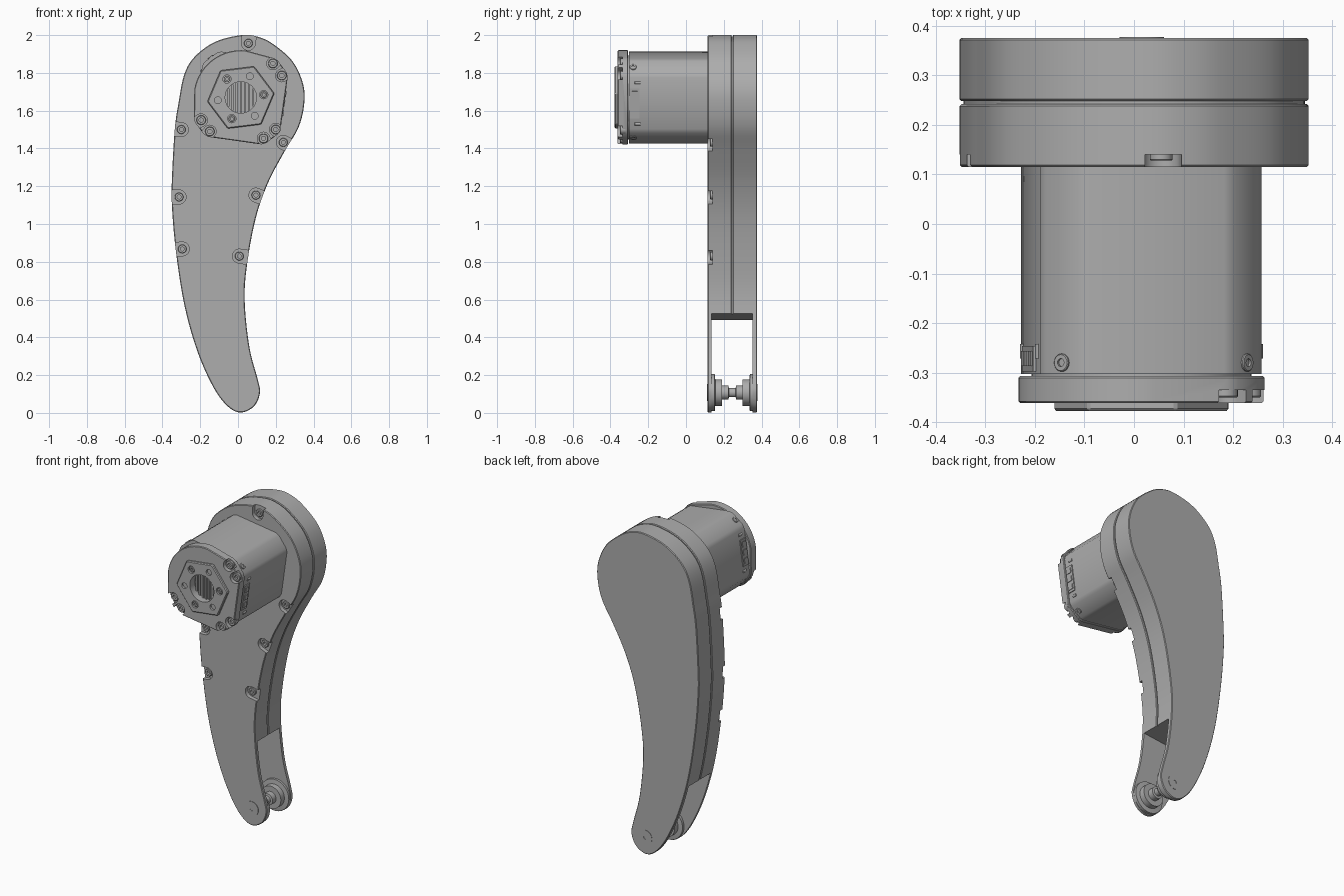
import bpy, bmesh, math
from mathutils import Vector

cube = bpy.data.objects.get("Cube")
if cube:
    bpy.data.objects.remove(cube, do_unlink=True)

grey = bpy.data.materials.new("mid_grey")
grey.use_nodes = True
grey.diffuse_color = (0.42, 0.42, 0.42, 1)
grey.node_tree.nodes["Principled BSDF"].inputs["Base Color"].default_value = (0.42, 0.42, 0.42, 1)

HUB = Vector((0.015, 0, 1.67))     # motor axis
PIVOT = Vector((0.016, 0, 0.107))  # lower pivot axis
TILT = math.radians(8)             # motor body is turned about its axis


def make(name, bm):
    bmesh.ops.recalc_face_normals(bm, faces=bm.faces)
    me = bpy.data.meshes.new(name)
    bm.to_mesh(me)
    bm.free()
    me.materials.append(grey)
    ob = bpy.data.objects.new(name, me)
    bpy.context.collection.objects.link(ob)
    return ob


def prism(name, pts, y0, y1):
    """Extrude an x/z outline along y."""
    bm = bmesh.new()
    face = bm.faces.new([bm.verts.new((x, y0, z)) for x, z in pts])
    ext = bmesh.ops.extrude_face_region(bm, geom=[face])
    for v in ext["geom"]:
        if isinstance(v, bmesh.types.BMVert):
            v.co.y = y1
    return make(name, bm)


def lathe(name, profile, centre, n=32):
    """Spin an (r, y) profile about a y-parallel axis."""
    bm = bmesh.new()
    rings = []
    for r, y in profile:
        steps = n if r else 1
        rings.append([bm.verts.new(centre + Vector((r * math.cos(math.tau * i / n), y,
                      r * math.sin(math.tau * i / n)))) for i in range(steps)])
    for a, b in zip(rings, rings[1:]):
        for i in range(n):
            j = (i + 1) % n
            quad = [a[i % len(a)], a[j % len(a)], b[j % len(b)], b[i % len(b)]]
            bm.faces.new(list(dict.fromkeys(quad)))
    return make(name, bm)


def box(name, centre, size, turn=0):
    bm = bmesh.new()
    bmesh.ops.create_cube(bm, size=1)
    bmesh.ops.scale(bm, vec=size, verts=bm.verts)
    ob = make(name, bm)
    ob.location = centre
    ob.rotation_euler.y = turn
    return ob


def circle(c, r, n=32):
    return [(c.x + r * math.cos(math.tau * i / n), c.z + r * math.sin(math.tau * i / n)) for i in range(n)]


def screw(name, centre, r):
    """Screw head facing -y with a sunken socket."""
    return lathe(name, [(0, 0.012), (r * .45, 0.012), (r * .45, 0), (r * .9, 0),
                        (r, r * .1), (r, 0.03), (0, 0.03)], centre, 20)


def pocket(c, out, r, reach, y0, y1):
    """U-shaped cutter, round end at c, open towards out."""
    a = math.atan2(out[1], out[0])
    arc = [a + math.pi / 2 + math.pi * i / 12 for i in range(13)]
    pts = [(c[0] + r * math.cos(t), c[1] + r * math.sin(t)) for t in arc]
    pts += [(p[0] + reach * math.cos(a), p[1] + reach * math.sin(a)) for p in (pts[-1], pts[0])]
    return prism("cutter", pts, y0, y1)


def apply(ob, kind, **settings):
    mod = ob.modifiers.new(kind, kind)
    for key, value in settings.items():
        setattr(mod, key, value)
    bpy.context.view_layer.objects.active = ob
    bpy.ops.object.modifier_apply(modifier=mod.name)


def cut(targets, cutters):
    for ob in targets:
        for c in cutters:
            apply(ob, "BOOLEAN", object=c, operation="DIFFERENCE", solver="EXACT")
    for c in cutters:
        bpy.data.objects.remove(c, do_unlink=True)


def spline(pts, steps=5):
    """Closed Catmull-Rom curve through the points."""
    out = []
    for i in range(len(pts)):
        a, b, c, d = (Vector(pts[(i + k) % len(pts)]) for k in (-1, 0, 1, 2))
        for s in range(steps):
            t = s / steps
            out.append(0.5 * (2 * b + (c - a) * t + (2 * a - 5 * b + 4 * c - d) * t * t
                              + (3 * b - a - 3 * c + d) * t ** 3))
    return out


def inset(pts, d):
    out = []
    for i, p in enumerate(pts):
        t = (pts[(i + 1) % len(pts)] - pts[i - 1]).normalized()
        out.append(p + Vector((-t.y, t.x)) * d)
    return out


# Leg shell: two halves around a slightly smaller core that shows as a seam
outline = spline([(.02, 2), (-.12, 1.965), (-.23, 1.885), (-.285, 1.79), (-.315, 1.64), (-.335, 1.5),
                  (-.35, 1.235), (-.35, 1.1), (-.33, .865), (-.285, .575), (-.215, .325), (-.13, .135),
                  (-.055, .035), (.015, .002), (.085, .035), (.116, .105), (.105, .175), (.06, .35),
                  (.035, .6), (.05, .8), (.095, 1.035), (.16, 1.22), (.25, 1.39), (.32, 1.51),
                  (.35, 1.63), (.345, 1.74), (.29, 1.86), (.19, 1.95), (.11, 1.99)])
front_shell = prism("front_shell", outline, .115, .242)
back_shell = prism("back_shell", outline, .248, .376)
core = prism("seam_core", inset(outline, .008), .2, .3)
for shell in (front_shell, back_shell):
    apply(shell, "BEVEL", width=.004, segments=1, limit_method="ANGLE", angle_limit=1.0)

# Fork slot at the lower end
slot = prism("cutter", [(-1, -.2), (1, -.2), (1, .635), (-1, .407)], .136, .352)
cut([front_shell, back_shell, core], [slot])

# Edge screws sunk in open pockets: position and outward direction
edge_screws = [((.055, 1.957), (.1, 1)), ((-.3, 1.5), (-1, .1)), ((-.312, 1.143), (-1, 0)),
               ((-.295, .868), (-1, -.1)), ((.007, .83), (1, -.15)), ((.095, 1.153), (1, -.4)),
               ((.24, 1.432), (1, -.5))]
cut([front_shell], [pocket(p, d, .037, .15, .09, .14) for p, d in edge_screws])
for p, d in edge_screws:
    screw("edge_screw", Vector((p[0], .128, p[1])), .023)

# Pivot: stepped bosses on each fork arm meeting in a thin pin
half = [(0, -.131), (.012, -.131), (.012, -.133), (.045, -.133), (.045, -.12), (.098, -.12), (.098, -.093),
        (.07, -.09), (.07, -.055), (.037, -.055), (.037, -.02), (.024, -.018)]
lathe("pivot_pin", half + [(r, -y) for r, y in reversed(half)], PIVOT + Vector((0, .245, 0)), 40)


# Motor housing: tilted square with cut corners
def motor_outline(side, corner, rounded=False):
    k = corner * math.sqrt(2) - side
    pts = []
    for q in range(4):
        if rounded and q == 1:
            pts += [(.25, math.radians(92 + 86 * i / 16)) for i in range(17)]
            continue
        r = math.hypot(side, k)
        a = math.atan2(k, side)
        # small rounding on both ends of each corner flat
        for t in (a - .05, a + .04, math.pi / 2 - a - .04, math.pi / 2 - a + .05):
            lim = min(side / max(math.cos(t), math.sin(t)), corner / math.cos(t - math.pi / 4), r * .985)
            pts.append((lim, t + q * math.pi / 2))
    return [(HUB.x + r * math.cos(t - TILT), HUB.z + r * math.sin(t - TILT)) for r, t in pts]


prism("motor_housing", motor_outline(.226, .268), -.303, .16)
cap = prism("motor_cap", motor_outline(.231, .276, True), -.362, -.307)
lathe("cap_joint", [(0, -.32), (.222, -.32), (.222, -.29), (0, -.29)], HUB, 48)
hub_plate = prism("hub_plate", [(HUB.x + .179 * math.cos(math.radians(7 + 60 * i)),
                                 HUB.z + .179 * math.sin(math.radians(7 + 60 * i))) for i in range(6)],
                  -.378, -.35)
apply(cap, "BEVEL", width=.004, segments=1, limit_method="ANGLE", angle_limit=1.0)
apply(hub_plate, "BEVEL", width=.005, segments=1, limit_method="ANGLE", angle_limit=.8)

# Central bore with ribs at its floor
cut([cap, hub_plate], [prism("cutter", circle(HUB, .083, 48), -.4, -.33)])
for i in range(-3, 4):
    x = i * .022
    box("bore_rib", HUB + Vector((x, -.333, 0)), (.01, .012, 2 * math.sqrt(.082 ** 2 - x * x)))

# Hub plate holes: three screws between three plain holes
holes = []
for i in range(6):
    a = math.radians(7 + 60 * i)
    c = HUB + Vector((math.cos(a), 0, math.sin(a))) * .122
    holes.append(prism("cutter", circle(c, .018 if i % 2 else .022, 20), -.4, -.365))
    if i % 2 == 0:
        screw("hub_screw", c + Vector((0, -.374, 0)), .017)
cut([hub_plate], holes)

# Paired cap screws on the three cut corners
cap_screws = [(.17, .18), (.217, .116), (.185, -.17), (.12, -.217), (-.21, -.12), (-.164, -.18)]
cut([cap], [pocket((HUB.x + x, HUB.z + z), (x, z), .033, .1, -.4, -.335) for x, z in cap_screws])
for x, z in cap_screws:
    screw("cap_screw", HUB + Vector((x, -.35, z)), .025)

# Side connectors and screws round the housing
for s in (0, math.pi):
    a = s - TILT
    out = Vector((math.cos(a), 0, math.sin(a)))
    up = Vector((-out.z, 0, out.x))
    base = HUB + out * .226 + Vector((0, -.272, 0))
    box("connector_frame", base, (.012, .052, .16), -a)
    for k in (-.05, 0, .05):
        box("connector_port", base + up * k + out * .004, (.012, .03, .032), -a)
    for k in (-.11, .11):
        screw("connector_screw", base + up * k - out * .002 + Vector((0, .0, 0)), .008)
for i in range(4):
    a = math.radians(45 + 90 * i) - TILT
    out = Vector((math.cos(a), 0, math.sin(a)))
    ob = screw("housing_screw", Vector(), .018)
    ob.rotation_mode = "QUATERNION"
    ob.rotation_quaternion = Vector((0, -1, 0)).rotation_difference(out)
    ob.location = HUB + out * .271 + Vector((0, -.28, 0))

# Smooth curved sides, keep hard edges
bpy.ops.object.select_all(action="DESELECT")
for ob in bpy.context.scene.objects:
    if ob.type == "MESH":
        ob.select_set(True)
        bpy.context.view_layer.objects.active = ob
bpy.ops.object.shade_smooth_by_angle(angle=math.radians(25))
